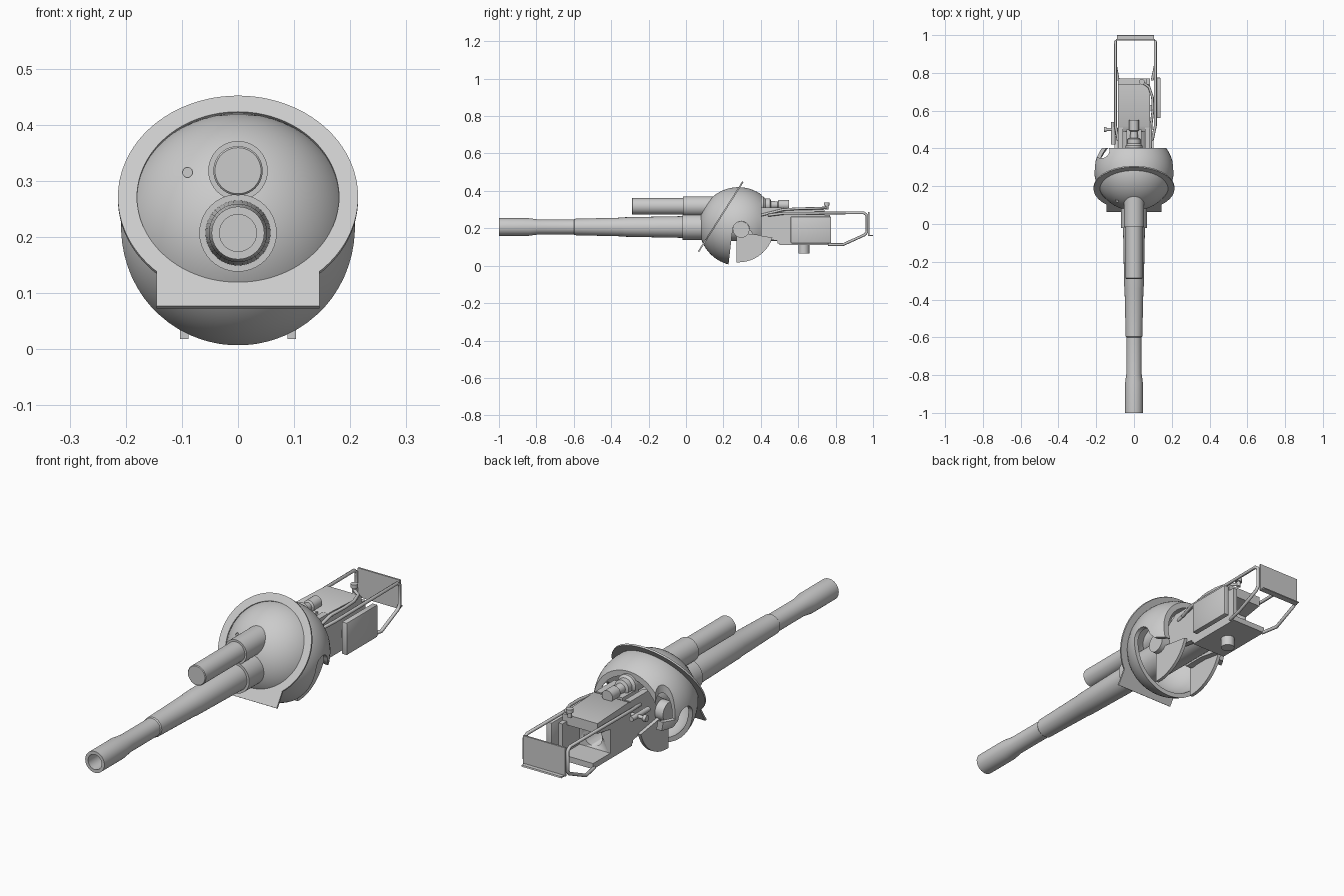
import bpy, bmesh, math
from mathutils import Vector, Matrix

if "Cube" in bpy.data.objects:
    bpy.data.objects.remove(bpy.data.objects["Cube"])

grey = bpy.data.materials.new("steel_grey")
grey.diffuse_color = (0.6, 0.6, 0.6, 1)
grey.use_nodes = True
grey.node_tree.nodes["Principled BSDF"].inputs["Base Color"].default_value = grey.diffuse_color
GUN_Z, COAX_Z = 0.207, 0.318
BALL = Vector((0, 0.28, 0.21))


def finish(name, bm, smooth=True, fix=True):
    if fix:
        bmesh.ops.recalc_face_normals(bm, faces=bm.faces)
    me = bpy.data.meshes.new(name)
    bm.to_mesh(me)
    bm.free()
    me.materials.append(grey)
    ob = bpy.data.objects.new(name, me)
    bpy.context.collection.objects.link(ob)
    activate(ob)
    if smooth:
        bpy.ops.object.shade_smooth_by_angle(angle=math.radians(35))
    return ob


def activate(ob):
    bpy.ops.object.select_all(action='DESELECT')
    ob.select_set(True)
    bpy.context.view_layer.objects.active = ob


def box(name, x, y, z, bevel=0.0):
    bm = bmesh.new()
    size = (x[1] - x[0], y[1] - y[0], z[1] - z[0])
    mid = ((x[0] + x[1]) / 2, (y[0] + y[1]) / 2, (z[0] + z[1]) / 2)
    bmesh.ops.create_cube(bm, size=1, matrix=Matrix.Translation(mid) @ Matrix.Diagonal((*size, 1)))
    if bevel:
        bmesh.ops.bevel(bm, geom=bm.edges[:], offset=bevel, segments=2, affect='EDGES', profile=0.5)
    return finish(name, bm, bool(bevel))


def lathe(name, profile, z, x=0.0, n=40):
    """Turn (y, radius) points about an axis along y."""
    bm = bmesh.new()
    vs = [bm.verts.new((x + r, y, z)) for y, r in profile]
    es = [bm.edges.new(p) for p in zip(vs, vs[1:])]
    bmesh.ops.spin(bm, geom=vs + es, cent=(x, 0, z), axis=(0, 1, 0),
                   angle=math.tau, steps=n, use_merge=True)
    bmesh.ops.remove_doubles(bm, verts=bm.verts, dist=1e-5)
    return finish(name, bm)


def rod(name, a, b, r, n=24):
    a, b = Vector(a), Vector(b)
    bm = bmesh.new()
    rot = (b - a).to_track_quat('Z', 'Y').to_matrix().to_4x4()
    bmesh.ops.create_cone(bm, cap_ends=True, segments=n, radius1=r, radius2=r, depth=(b - a).length,
                          matrix=Matrix.Translation((a + b) / 2) @ rot)
    return finish(name, bm)


def prism(name, pts, x0, x1):
    """Extrude a (y, z) outline from x0 to x1."""
    bm = bmesh.new()
    f = bm.faces.new([bm.verts.new((x0, y, z)) for y, z in pts])
    ext = bmesh.ops.extrude_face_region(bm, geom=[f])
    bmesh.ops.translate(bm, vec=(x1 - x0, 0, 0),
                        verts=[v for v in ext["geom"] if isinstance(v, bmesh.types.BMVert)])
    return finish(name, bm)


def tube(name, pts, r):
    cu = bpy.data.curves.new(name, 'CURVE')
    cu.dimensions = '3D'
    cu.bevel_depth, cu.bevel_resolution, cu.use_fill_caps = r, 2, True
    sp = cu.splines.new('POLY')
    sp.points.add(len(pts) - 1)
    for p, c in zip(sp.points, pts):
        p.co = (*c, 1)
    cu.materials.append(grey)
    ob = bpy.data.objects.new(name, cu)
    bpy.context.collection.objects.link(ob)
    activate(ob)
    bpy.ops.object.convert(target='MESH')
    bpy.ops.object.shade_smooth_by_angle(angle=math.radians(50))


def cut(ob, cutter):
    m = ob.modifiers.new("cut", 'BOOLEAN')
    m.operation, m.solver, m.object = 'DIFFERENCE', 'EXACT', cutter
    activate(ob)
    bpy.ops.object.modifier_apply(modifier=m.name)
    bpy.data.objects.remove(cutter)


# Barrel with hollow muzzle, and its collar
lathe("barrel", [(-0.7, 0), (-0.7, 0.033), (-1, 0.033), (-1, 0.047), (-0.84, 0.047), (-0.79, 0.040),
                 (-0.6, 0.040), (-0.595, 0.044), (-0.34, 0.050), (-0.33, 0.052),
                 (-0.02, 0.058), (0.2, 0.058), (0.2, 0)], GUN_Z)
lathe("barrel_collar", [(-0.02, 0.058), (-0.02, 0.069), (0.2, 0.069), (0.2, 0.05)], GUN_Z)

# Upper tube, its collar, and the web between both collars
lathe("upper_tube", [(-0.29, 0), (-0.29, 0.041), (-0.287, 0.044), (0.2, 0.044), (0.2, 0)], COAX_Z)
lathe("upper_collar", [(-0.015, 0.04), (-0.015, 0.053), (0.2, 0.053), (0.2, 0.04)], COAX_Z)
box("collar_web", (-0.022, 0.022), (-0.012, 0.2), (0.255, 0.288))

# Hollow ball mantlet, cut open at the rear and round the trunnions
bm = bmesh.new()
for r in (0.21, 0.19):
    got = bmesh.ops.create_uvsphere(bm, u_segments=48, v_segments=32, radius=r,
                                    matrix=Matrix.Translation(BALL))
    if r < 0.2:
        bmesh.ops.reverse_faces(bm, faces=list({f for v in got["verts"] for f in v.link_faces}))
ball = finish("ball_mantlet", bm, fix=False)
arch = [(0.295 + 0.045 * math.cos(t), 0.193 + 0.045 * math.sin(t))
        for t in [math.pi * (1 - i / 10) for i in range(11)]]
cut(ball, prism("rear_cutter", [(0.215, -0.1), (0.245, 0.16)] + arch +
                [(0.36, 0.166), (0.403, 0.16), (0.403, 0.6), (0.6, 0.6), (0.6, -0.1)], -0.4, 0.4))
cut(ball, rod("notch_cutter", (-0.172, 0.39, 0.2), (-0.172, 0.39, 0.5), 0.042))
cut(ball, rod("sight_cutter", (-0.09, 0, 0.315), (-0.09, 0.25, 0.315), 0.009))
activate(ball)
bpy.ops.object.shade_smooth_by_angle(angle=math.radians(35))
rod("sight_lens", (-0.09, 0.125, 0.315), (-0.09, 0.14, 0.315), 0.009)

# Tilted flange ring with a square lower lip
bm = bmesh.new()
up, out = Vector((0, 0.536, 0.844)), Vector((0, -0.844, 0.536))
mid = Vector((0, 0.19, 0.269))
N = 96
corner = math.atan2(-0.157, 0.145)
low = math.atan2(-0.23, 0.145)
angles = sorted([math.tau * i / N - math.pi for i in range(N)]
                + [corner, -math.pi - corner, low, -math.pi - low])
rings = []
for a in angles:
    c, s = math.cos(a), math.sin(a)
    r = 0.214
    if s < 0 and abs(c) * 0.157 <= -s * 0.145 + 1e-6:
        r = min(0.145 / max(abs(c), 1e-6), 0.23 / -s)
    rings.append([bm.verts.new(mid + Vector((c * q, 0, 0)) + up * s * q + out * d)
                  for q, d in ((0.18, 0.004), (r, 0.004), (r, -0.004), (0.18, -0.004))])
for A, B in zip(rings, rings[1:] + rings[:1]):
    for i in range(4):
        j = (i + 1) % 4
        bm.faces.new((A[i], B[i], B[j], A[j]))
bmesh.ops.remove_doubles(bm, verts=bm.verts, dist=1e-5)
finish("flange", bm)

# Trunnions with fan-shaped side plates
fan = [(0.335, 0.17), (0.30, 0.20), (0.27, 0.15)]
fan += [(0.28 + 0.192 * math.cos(t), 0.21 + 0.192 * math.sin(t))
        for t in [math.radians(-93 + i * 7.5) for i in range(11)]]
for s, side in ((-1, "left"), (1, "right")):
    prism(side + "_fan_plate", fan, s * 0.088, s * 0.103)
    rod(side + "_trunnion", (s * 0.06, 0.295, 0.193), (s * 0.125, 0.295, 0.193), 0.044)
    prism(side + "_cradle_arm", [(0.28, 0.15), (0.28, 0.235), (0.38, 0.31), (0.51, 0.31),
                                 (0.51, 0.13), (0.38, 0.15)], s * 0.058, s * 0.085)

# Cradle round the gun
lathe("cradle", [(0.1, 0), (0.1, 0.075), (0.5, 0.075), (0.5, 0)], GUN_Z)

# Breech block with loading opening, and floor tray
breech = prism("breech", [(0.49, 0.12), (0.49, 0.295), (0.52, 0.31), (0.74, 0.30), (0.74, 0.255),
                          (0.65, 0.24), (0.65, 0.12)], -0.085, 0.085)
cut(breech, rod("bore_cutter", (0, 0.55, 0.19), (0, 0.9, 0.19), 0.045))
box("floor_tray", (-0.085, 0.085), (0.5, 0.77), (0.11, 0.135))
box("tray_wall", (0.065, 0.085), (0.6, 0.77), (0.12, 0.27))
rod("lower_boss", (0, 0.63, 0.065), (0, 0.63, 0.115), 0.029)
box("side_box", (0.115, 0.14), (0.56, 0.775), (0.12, 0.262), 0.003)
box("side_box_bracket", (0.08, 0.12), (0.6, 0.63), (0.17, 0.2))

# Recoil guard: side tubes looping down and a rear plate
for s, x in (("left", -0.098), ("right", 0.113)):
    tube(s + "_guard_tube", [(x * 0.85, 0.44, 0.27), (x, 0.52, 0.28), (x, 0.95, 0.283),
                             (x, 0.967, 0.27), (x, 0.967, 0.18), (x, 0.955, 0.165),
                             (x, 0.84, 0.113), (x * 0.85, 0.76, 0.113)], 0.0075)
box("guard_plate", (-0.095, 0.11), (0.972, 0.98), (0.16, 0.287))
prism("guard_lip", [(0.972, 0.165), (0.998, 0.165), (1.0, 0.159), (0.972, 0.159)], -0.09, 0.105)

# Rear of the upper gun
lathe("upper_gun_rear", [(0.3, 0), (0.3, 0.044), (0.415, 0.044), (0.425, 0.034), (0.45, 0.034),
                         (0.455, 0.022), (0.49, 0.018), (0.495, 0.026), (0.55, 0.026),
                         (0.55, 0)], 0.325)
box("upper_gun_bracket", (-0.04, 0.04), (0.39, 0.5), (0.27, 0.31))

# Elevation handle on the left
rod("handle_shaft", (-0.08, 0.50, 0.25), (-0.155, 0.50, 0.25), 0.008)
rod("handle_knob", (-0.145, 0.50, 0.25), (-0.16, 0.50, 0.25), 0.014)
rod("handle_post", (-0.11, 0.42, 0.25), (-0.11, 0.54, 0.25), 0.011)

# Curved breech lever with a knob
tube("breech_lever", [(0.088, 0.40, 0.27), (0.09, 0.52, 0.30), (0.1, 0.6, 0.305), (0.098, 0.67, 0.306),
                      (0.08, 0.725, 0.308), (0.045, 0.75, 0.31)], 0.007)
rod("lever_knob_stem", (0.042, 0.752, 0.30), (0.042, 0.752, 0.325), 0.009)
rod("lever_knob", (0.042, 0.752, 0.322), (0.042, 0.752, 0.338), 0.015)
